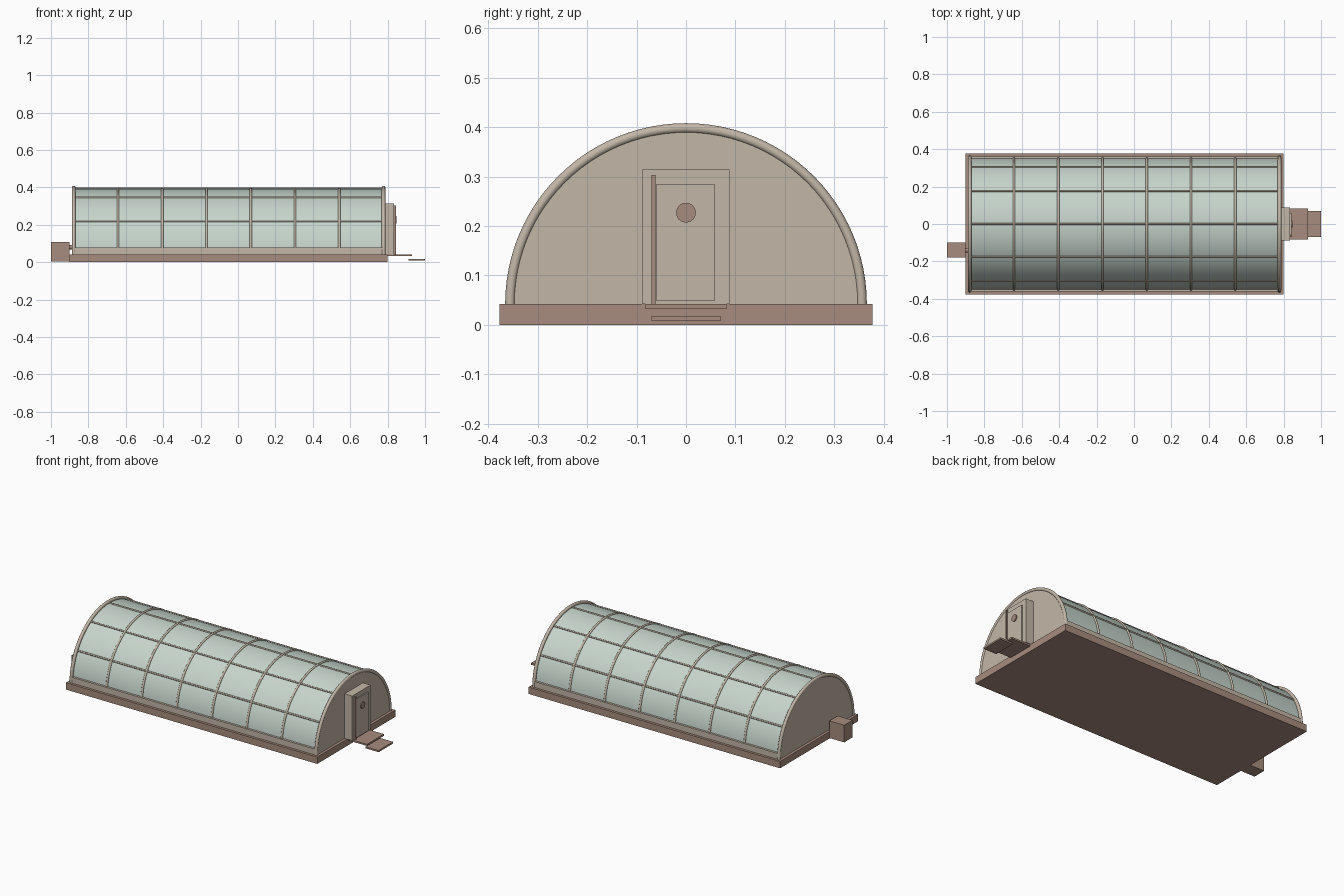
import bpy, bmesh, math
from mathutils import Vector

if "Cube" in bpy.data.objects:
    bpy.data.objects.remove(bpy.data.objects["Cube"])


def material(name, rgb):
    m = bpy.data.materials.new(name)
    m.diffuse_color = (*rgb, 1)
    m.use_nodes = True
    m.node_tree.nodes["Principled BSDF"].inputs["Base Color"].default_value = m.diffuse_color
    return m


BROWN = material("clay_brown", (0.39, 0.26, 0.205))
CREAM = material("warm_cream", (0.55, 0.47, 0.39))
GLASS = material("pale_green_glass", (0.565, 0.66, 0.60))

BASE_Z = 0.042          # top of the foundation, centre of the vault arc
X0, X1 = -0.878, 0.778  # end arches
R = 0.354


def finish(bm, name, mat, smooth=False):
    bmesh.ops.recalc_face_normals(bm, faces=bm.faces)
    me = bpy.data.meshes.new(name)
    bm.to_mesh(me)
    bm.free()
    me.materials.append(mat)
    ob = bpy.data.objects.new(name, me)
    bpy.context.collection.objects.link(ob)
    if smooth:
        bpy.ops.object.select_all(action='DESELECT')
        ob.select_set(True)
        bpy.context.view_layer.objects.active = ob
        bpy.ops.object.shade_smooth_by_angle(angle=math.radians(40))
    return ob


def box(name, lo, hi, mat):
    bm = bmesh.new()
    bmesh.ops.create_cube(bm, size=1)
    for v in bm.verts:
        v.co = Vector([(a + b) / 2 + c * (b - a) for a, b, c in zip(lo, hi, v.co)])
    return finish(bm, name, mat)


def arc(radius, a0=0.0, a1=math.pi, n=48):
    angles = [a0 + (a1 - a0) * i / n for i in range(n + 1)]
    return [(radius * math.cos(a), BASE_Z + radius * math.sin(a)) for a in angles]


def extrude_x(name, outline, x0, x1, mat, smooth=False):
    """Closed y-z outline extruded along x."""
    bm = bmesh.new()
    face = bm.faces.new([bm.verts.new((x0, y, z)) for y, z in outline])
    ext = bmesh.ops.extrude_face_region(bm, geom=[face])
    for v in ext["geom"]:
        if isinstance(v, bmesh.types.BMVert):
            v.co.x = x1
    return finish(bm, name, mat, smooth)


def arch_tube(name, x, radius, thick, mat, sides=12):
    """Half ring with a round section, standing across x."""
    bm = bmesh.new()
    rings = []
    for i in range(49):
        a = math.pi * i / 48
        ring = []
        for j in range(sides):
            t = 2 * math.pi * j / sides
            r = radius + thick * math.cos(t)
            ring.append(bm.verts.new((x + thick * math.sin(t), r * math.cos(a),
                                      BASE_Z + r * math.sin(a))))
        rings.append(ring)
    for p, q in zip(rings, rings[1:]):
        for j in range(sides):
            k = (j + 1) % sides
            bm.faces.new((p[j], p[k], q[k], q[j]))
    bm.faces.new(rings[0])
    bm.faces.new(rings[-1])
    return finish(bm, name, mat, True)


def rod_x(name, x0, x1, y, z, r, mat, sides=12):
    pts = [(y + r * math.cos(2 * math.pi * i / sides),
            z + r * math.sin(2 * math.pi * i / sides)) for i in range(sides)]
    return extrude_x(name, pts, x0, x1, mat, True)


# Foundation and low side walls
box("foundation", (-0.9, -0.377, 0), (0.8, 0.377, BASE_Z), BROWN)
for side, s in (("front", -1), ("back", 1)):
    ys = sorted((s * 0.34, s * 0.362))
    box(side + "_sill", (X0, ys[0], BASE_Z), (X1, ys[1], 0.078), CREAM)

# Glazed vault
extrude_x("glass_vault", arc(0.351), X0 + 0.004, X1 - 0.004, GLASS, True)

# End walls
for name, x in (("left_end_wall", X0), ("right_end_wall", X1)):
    extrude_x(name, arc(R), x - 0.005, x + 0.005, CREAM)

# Arched ribs, thicker at both ends
for i in range(8):
    end = i in (0, 7)
    arch_tube(f"arch_rib_{i + 1}", X0 + (X1 - X0) * i / 7,
              0.356 if end else 0.352, 0.010 if end else 0.0065, CREAM)

# Lengthwise glazing bars
for i in range(1, 6):
    a = math.pi * i / 6
    rod_x(f"glazing_bar_{i}", X0, X1, 0.352 * math.cos(a),
          BASE_Z + 0.352 * math.sin(a), 0.005, CREAM)

# Entrance porch, door and steps
box("porch", (0.775, -0.089, BASE_Z), (0.835, 0.088, 0.314), CREAM)
box("door_panel", (0.83, -0.06, 0.048), (0.841, 0.058, 0.285), CREAM)
box("door_hinge_post", (0.83, -0.07, BASE_Z), (0.844, -0.062, 0.303), BROWN)
rod_x("door_porthole", 0.84, 0.847, 0, 0.227, 0.02, BROWN, 24)
box("upper_step", (0.80, -0.082, 0.032), (0.93, 0.082, BASE_Z), BROWN)
box("lower_step", (0.912, -0.07, 0.008), (1.0, 0.07, 0.018), BROWN)

# Utility box with its pipe into the end wall
box("utility_box", (-1.0, -0.18, 0.003), (-0.9, -0.1, 0.108), BROWN)
rod_x("utility_pipe", -0.905, -0.875, -0.14, 0.08, 0.012, BROWN)
